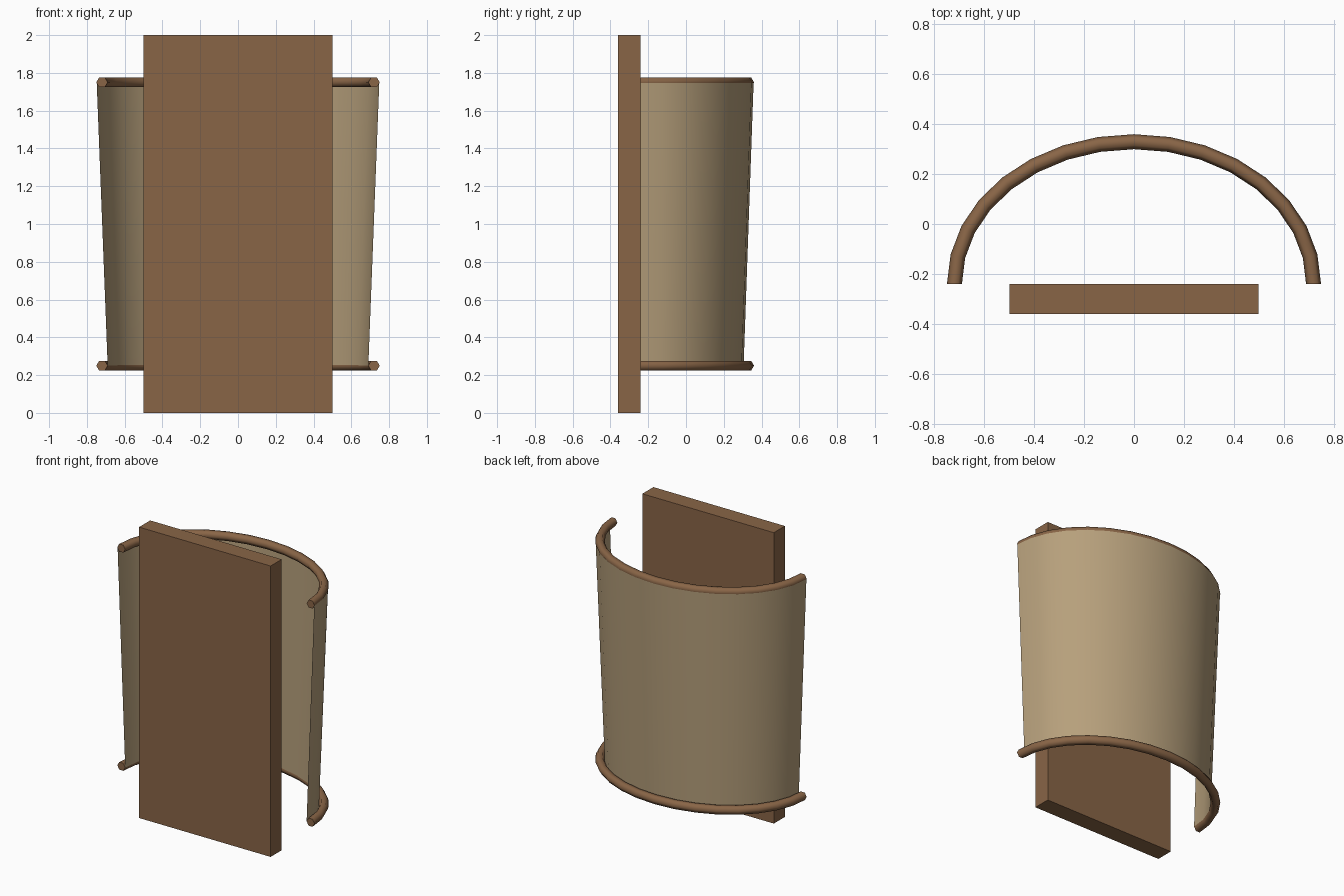
import bpy, bmesh, math
from mathutils import Vector

if "Cube" in bpy.data.objects:
    bpy.data.objects.remove(bpy.data.objects["Cube"])

SEGMENTS = 16
WALL_Y = -0.24


def material(name, rgb):
    m = bpy.data.materials.new(name)
    m.diffuse_color = (*rgb, 1)
    m.use_nodes = True
    m.node_tree.nodes["Principled BSDF"].inputs["Base Color"].default_value = m.diffuse_color
    return m


wood = material("brown wood", (0.25, 0.13, 0.062))
fabric = material("tan fabric", (0.47, 0.35, 0.20))


def finish(name, bm, mat, smooth):
    mesh = bpy.data.meshes.new(name)
    bm.to_mesh(mesh)
    bm.free()
    mesh.materials.append(mat)
    ob = bpy.data.objects.new(name, mesh)
    bpy.context.collection.objects.link(ob)
    if smooth:
        bpy.context.view_layer.objects.active = ob
        ob.select_set(True)
        bpy.ops.object.shade_smooth_by_angle(angle=math.radians(smooth))
        ob.select_set(False)
    return ob


def arc_point(i, a, b, z):
    t = math.pi * i / SEGMENTS
    return Vector((a * math.cos(t), WALL_Y + b * math.sin(t), z))


# Flat wall plate
bm = bmesh.new()
bmesh.ops.create_cube(bm, size=1)
bmesh.ops.scale(bm, vec=(1.0, 0.12, 2.0), verts=bm.verts)
bmesh.ops.translate(bm, vec=(0, -0.30, 1.0), verts=bm.verts)
finish("back_plate", bm, wood, 0)


# Half-elliptic hexagonal rims
def rim(name, z, a=0.72, b=0.57, r=0.03, sides=6):
    bm = bmesh.new()
    rings = []
    for i in range(SEGMENTS + 1):
        t = math.pi * i / SEGMENTS
        out = Vector((b * math.cos(t), a * math.sin(t), 0)).normalized()
        c = arc_point(i, a, b, z)
        rings.append([bm.verts.new(c + r * (out * math.cos(k * math.tau / sides)
                      + Vector((0, 0, math.sin(k * math.tau / sides)))))
                      for k in range(sides)])
    for p, q in zip(rings, rings[1:]):
        for k in range(sides):
            n = (k + 1) % sides
            bm.faces.new((p[k], p[n], q[n], q[k]))
    bm.faces.new(rings[0])
    bm.faces.new(rings[-1])
    bmesh.ops.recalc_face_normals(bm, faces=bm.faces)
    finish(name, bm, wood, 65)


rim("bottom_rim", 0.25)
rim("top_rim", 1.75)

# Tapered shade, wider at the top
bm = bmesh.new()
low = [bm.verts.new(arc_point(i, 0.69, 0.545, 0.25)) for i in range(SEGMENTS + 1)]
high = [bm.verts.new(arc_point(i, 0.748, 0.598, 1.75)) for i in range(SEGMENTS + 1)]
for i in range(SEGMENTS):
    bm.faces.new((low[i], low[i + 1], high[i + 1], high[i]))
finish("shade", bm, fabric, 40)
